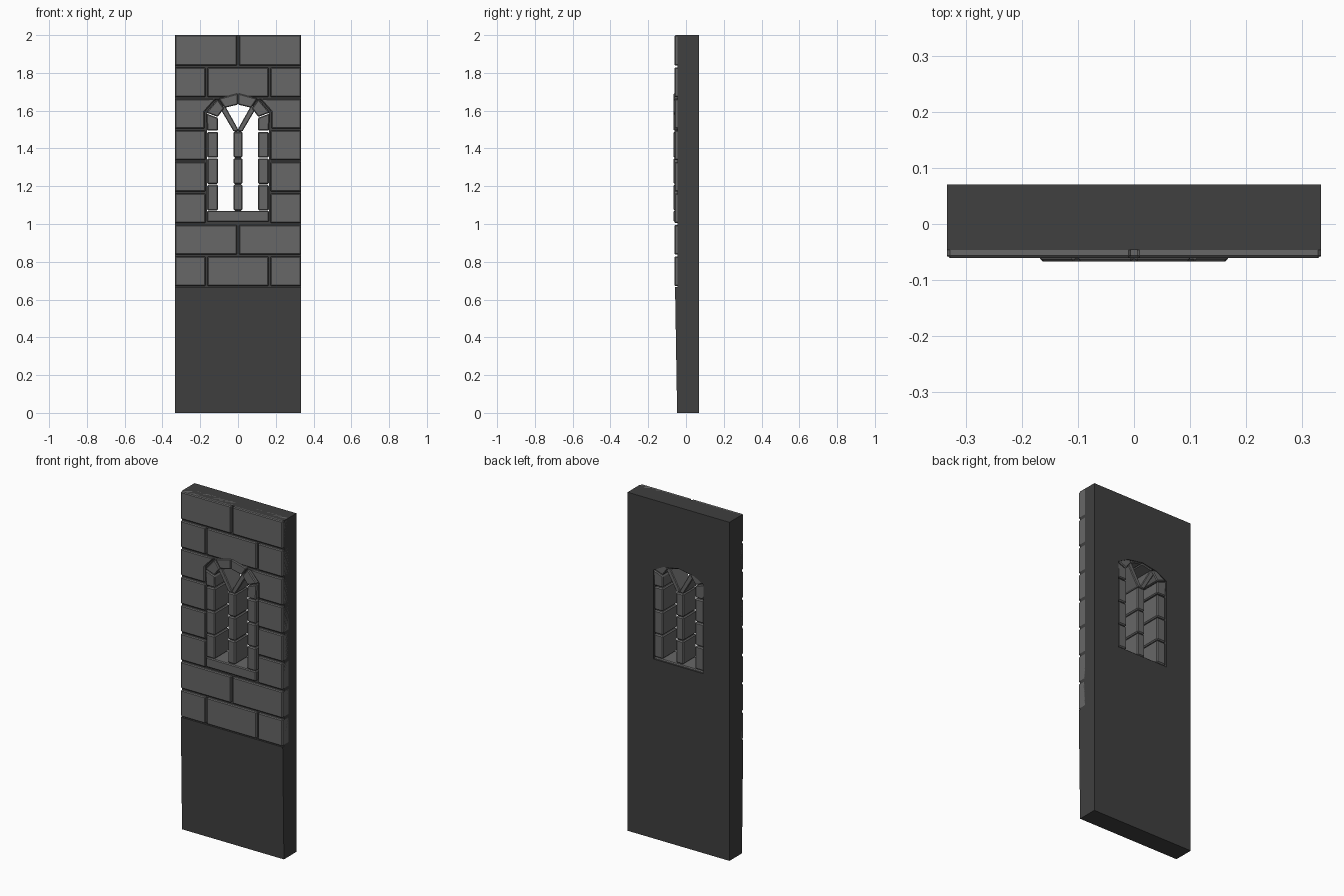
import bpy
import bmesh

cube = bpy.data.objects.get("Cube")
if cube:
    bpy.data.objects.remove(cube, do_unlink=True)


def make_material(name, value):
    mat = bpy.data.materials.new(name)
    mat.use_nodes = True
    colour = (value, value, value, 1)
    mat.diffuse_color = colour
    mat.node_tree.nodes["Principled BSDF"].inputs["Base Color"].default_value = colour
    return mat


MORTAR = make_material("dark_mortar", 0.05)
STONE = make_material("grey_stone", 0.135)

HALF = 0.333          # half width of the wall
FACE = -0.046         # mortar face
BACK = 0.07
BRICK = -0.061        # brick face
FRAME = -0.067        # window frame face
FRAME_BACK = 0.066
COURSE = 1 / 6
BASE = 2 / 3          # height of the plain base


def prism(name, outline, y0, y1, mat, bevel=0.0):
    """Extrude an (x, z) outline from y0 to y1, with an optional chamfer."""
    bm = bmesh.new()
    face = bm.faces.new([bm.verts.new((x, y0, z)) for x, z in outline])
    moved = bmesh.ops.extrude_face_region(bm, geom=[face])["geom"]
    verts = [v for v in moved if isinstance(v, bmesh.types.BMVert)]
    bmesh.ops.translate(bm, verts=verts, vec=(0, y1 - y0, 0))
    bmesh.ops.recalc_face_normals(bm, faces=bm.faces)
    if bevel:
        bmesh.ops.bevel(bm, geom=bm.edges[:], offset=bevel, segments=1, affect="EDGES")
    mesh = bpy.data.meshes.new(name)
    bm.to_mesh(mesh)
    bm.free()
    mesh.materials.append(mat)
    obj = bpy.data.objects.new(name, mesh)
    bpy.context.collection.objects.link(obj)
    return obj


def rect(x0, x1, z0, z1):
    return [(x0, z0), (x1, z0), (x1, z1), (x0, z1)]


def mirrored(outline):
    return [(-x, z) for x, z in reversed(outline)]


def pair(name, outline, *args):
    prism("left_" + name, outline, *args)
    prism("right_" + name, mirrored(outline), *args)


# Wall slab with the window opening cut through it
wall = prism("wall_slab", rect(-HALF, HALF, 0, 2), FACE, BACK, MORTAR)
side = [(0.165, 1.06), (0.165, 1.585), (0.1, 1.62)]
cutter = prism("window_cutter", side + [(0, 1.637)] + mirrored(side), -0.2, 0.2, MORTAR)
cutter.hide_render = True
cutter.hide_viewport = True
cut = wall.modifiers.new("window_opening", "BOOLEAN")
cut.operation = "DIFFERENCE"
cut.solver = "EXACT"
cut.object = cutter

# Plain base panel, leaning slightly outwards towards its top
panel = prism("base_panel", rect(-HALF, HALF, 0, BASE), FACE - 0.001, 0, MORTAR)
for v in panel.data.vertices:
    if v.co.y < -0.01 and v.co.z > 0.1:
        v.co.y = -0.058

# Brick courses in running bond, leaving room for the window
GAP = 0.005
for row in range(8):
    z0 = BASE + row * COURSE + GAP
    z1 = BASE + (row + 1) * COURSE - (GAP if row < 7 else 0)
    label = "brick_course_%d" % (row + 1)
    if row == 5:
        shoulder = [(HALF, z0), (HALF, z1), (0.09, z1), (0.122, 1.657),
                    (0.177, 1.595), (0.177, z0)]
        pair(label, shoulder, BRICK, 0, STONE, 0.005)
    elif row in (1, 7):
        pair(label, rect(GAP, HALF, z0, z1), BRICK, 0, STONE, 0.005)
    else:
        pair(label, rect(0.167 + GAP, HALF, z0, z1), BRICK, 0, STONE, 0.005)
        if row in (0, 6):
            prism("middle_" + label, rect(-0.162, 0.162, z0, z1), BRICK, 0, STONE, 0.005)

# Window sill, jambs and central mullion
prism("window_sill", rect(-0.163, 0.163, 1.012, 1.07), FRAME, FRAME_BACK, STONE, 0.005)
for i in range(3):
    z0 = 1.072 + i * 0.14
    z1 = z0 + 0.136
    pair("jamb_block_%d" % (i + 1), rect(0.105, 0.163, z0, z1),
         FRAME, FRAME_BACK, STONE, 0.006)
    prism("mullion_block_%d" % (i + 1), rect(-0.024, 0.024, z0, z1),
          FRAME + 0.006, FRAME_BACK - 0.006, STONE, 0.006)
prism("mullion_core", rect(-0.015, 0.015, 1.065, 1.49), -0.05, 0.05, MORTAR)

# Faceted arch stones
pair("arch_springer", [(0.105, 1.494), (0.163, 1.494), (0.168, 1.585), (0.106, 1.562)],
     FRAME, FRAME_BACK, STONE, 0.005)
pair("arch_haunch", [(0.107, 1.567), (0.168, 1.59), (0.108, 1.661), (0.074, 1.613)],
     FRAME, FRAME_BACK, STONE, 0.005)
pair("arch_crown", [(0.07, 1.615), (0.103, 1.664), (0.001, 1.692), (0.001, 1.632)],
     FRAME, FRAME_BACK, STONE, 0.005)

# Forked tracery above the mullion
pair("tracery_bar", [(0, 1.49), (0.023, 1.49), (0.095, 1.612), (0.07, 1.628), (0, 1.503)],
     FRAME + 0.008, FRAME_BACK - 0.008, STONE, 0.004)
